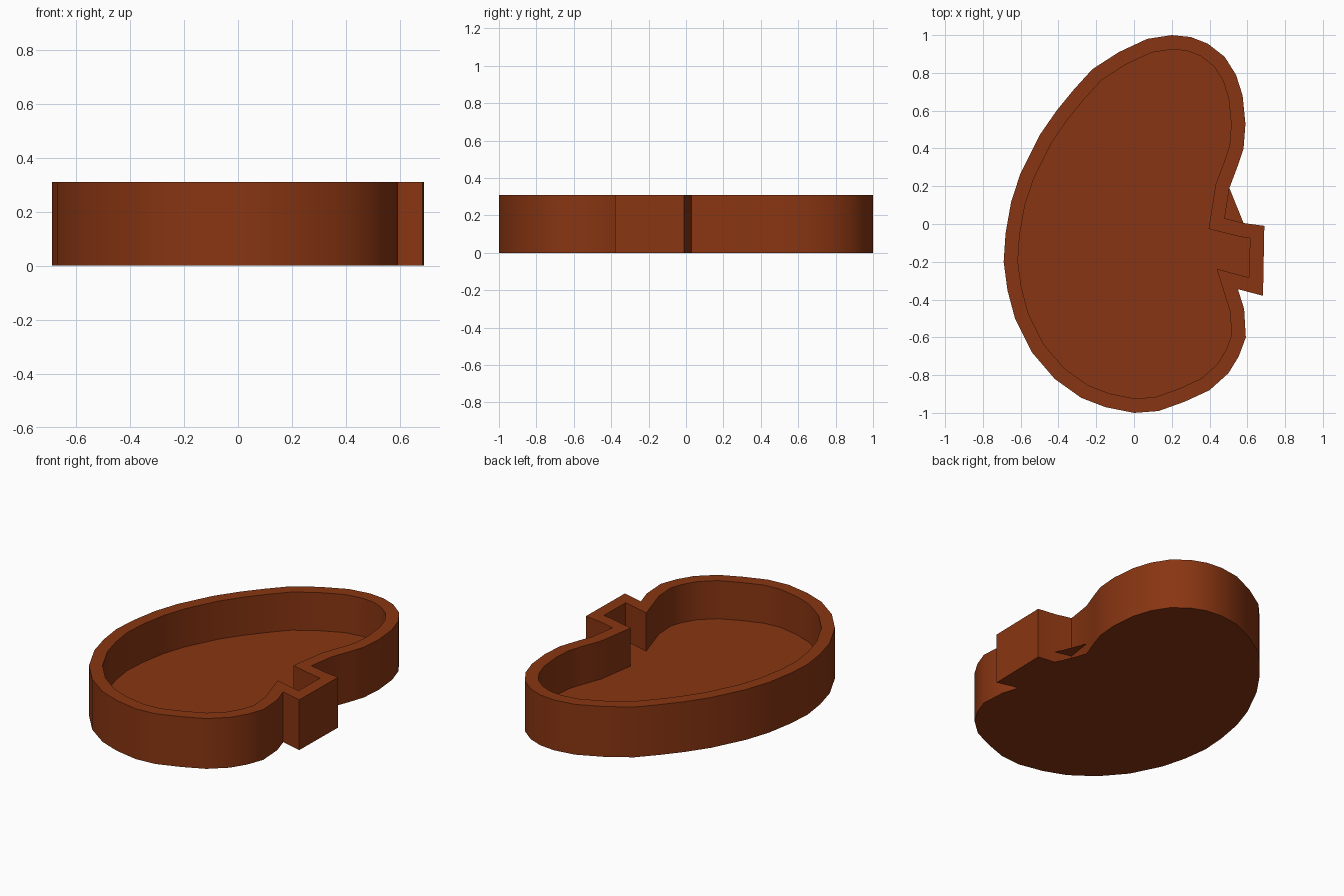
import bpy, bmesh
from mathutils import Vector

if "Cube" in bpy.data.objects:
    bpy.data.objects.remove(bpy.data.objects["Cube"])

HEIGHT, WALL, FLOOR = 0.31, 0.075, 0.075

# Kidney outline with the square spout, clockwise from the top
outline = [Vector(p) for p in [
    (.20, 1.0), (.30, .99), (.39, .955), (.48, .885), (.54, .79), (.575, .68),
    (.59, .53), (.58, .40), (.55, .31), (.505, .19), (.48, .03), (.58, .005),
    (.69, -.01), (.683, -.38), (.55, -.345), (.583, -.45), (.592, -.60),
    (.555, -.70), (.50, -.79), (.40, -.88), (.27, -.94), (.13, -.99),
    (0, -1.0), (-.15, -.97), (-.28, -.92), (-.42, -.82), (-.54, -.68),
    (-.63, -.50), (-.67, -.35), (-.69, -.20), (-.68, -.05), (-.65, .12),
    (-.60, .27), (-.50, .47), (-.41, .60), (-.32, .71), (-.22, .82),
    (-.08, .91), (.07, .98)]]


def inset(points, d):
    """Mitred inward offset of a clockwise loop."""
    result = []
    for i, p in enumerate(points):
        a = (p - points[i - 1]).normalized()
        b = (points[(i + 1) % len(points)] - p).normalized()
        na, nb = Vector((a.y, -a.x)), Vector((b.y, -b.x))
        result.append(p + (na + nb) * (d / (1 + na.dot(nb))))
    return result


def make_object(name, bm, mat):
    mesh = bpy.data.meshes.new(name)
    bm.to_mesh(mesh)
    bm.free()
    mesh.materials.append(mat)
    obj = bpy.data.objects.new(name, mesh)
    bpy.context.collection.objects.link(obj)
    return obj


mat = bpy.data.materials.new("brown_clay")
mat.diffuse_color = (0.25, 0.036, 0.006, 1)
mat.use_nodes = True
mat.node_tree.nodes["Principled BSDF"].inputs["Base Color"].default_value = mat.diffuse_color

# Tray: underside, outer wall, rim, inner wall and floor
bm = bmesh.new()
inner = inset(outline, WALL)
loops = [[bm.verts.new((p.x, p.y, z)) for p in pts] for pts, z in
         ((outline, 0), (outline, HEIGHT), (inner, HEIGHT), (inner, FLOOR))]
n = len(outline)
for lo, hi in zip(loops, loops[1:]):
    for i in range(n):
        j = (i + 1) % n
        bm.faces.new((lo[i], lo[j], hi[j], hi[i]))
bm.faces.new(loops[0])
bm.faces.new(loops[-1])
bmesh.ops.recalc_face_normals(bm, faces=bm.faces)
tray = make_object("kidney_tray", bm, mat)
bpy.context.view_layer.objects.active = tray
tray.select_set(True)
bpy.ops.object.shade_smooth_by_angle(angle=0.52)

# Two thin webs bridging the notch beside the spout
bm = bmesh.new()
for z, step in ((0, 1), (0.065, -1)):
    bm.faces.new([bm.verts.new((p.x, p.y, z)) for p in outline[9:12][::step]])
make_object("notch_webs", bm, mat)
